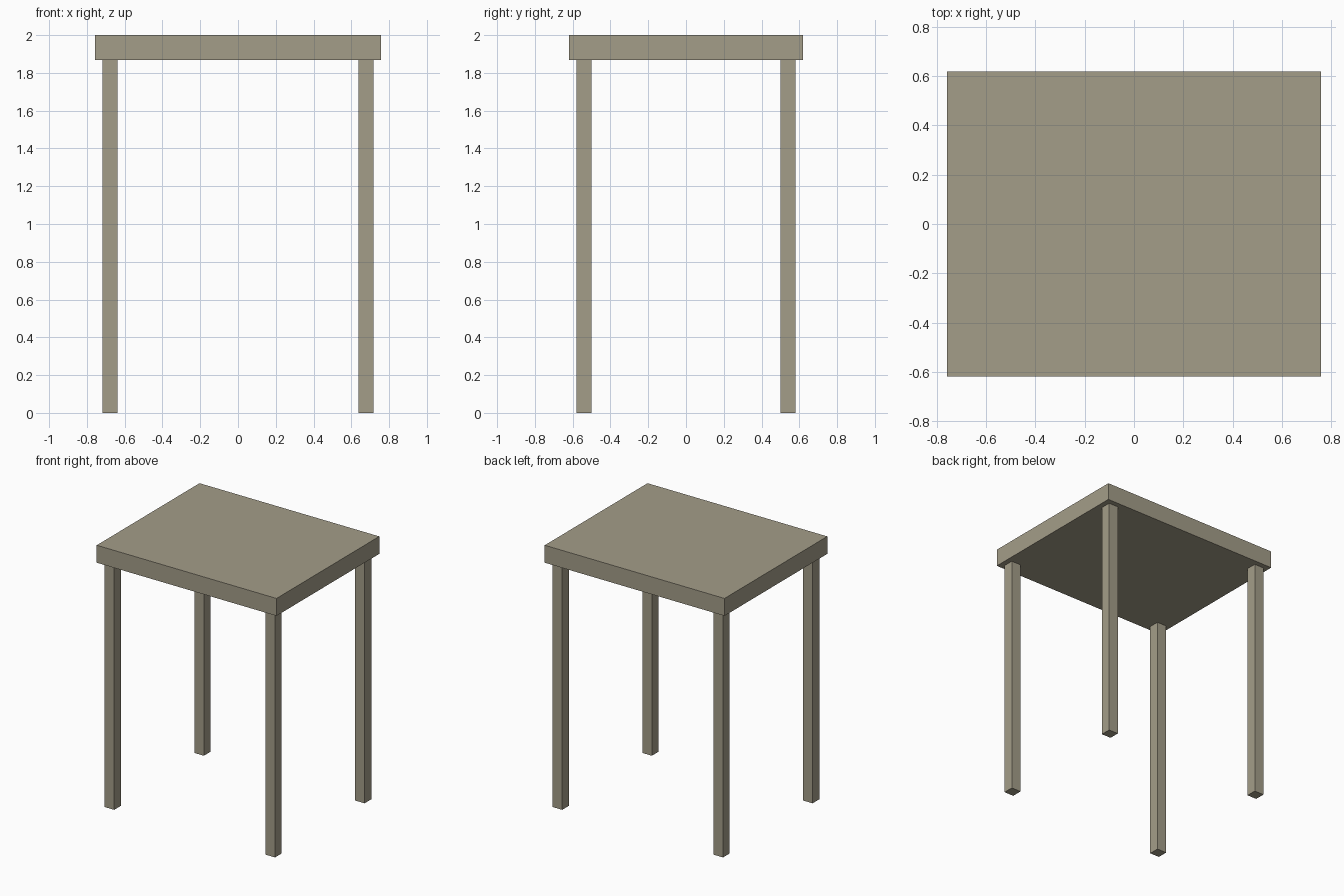
import bpy

if "Cube" in bpy.data.objects:
    bpy.data.objects.remove(bpy.data.objects["Cube"])

mat = bpy.data.materials.new("greyish_beige")
mat.diffuse_color = (0.371, 0.337, 0.25, 1.0)
mat.use_nodes = True
mat.node_tree.nodes["Principled BSDF"].inputs["Base Color"].default_value = mat.diffuse_color


def box(name, center, size):
    bpy.ops.mesh.primitive_cube_add(size=1, location=center)
    ob = bpy.context.object
    ob.name = name
    ob.scale = size
    bpy.ops.object.transform_apply(location=False, rotation=False, scale=True)
    ob.data.materials.append(mat)
    return ob


UNDERSIDE = 1.867

# thick slab table top
box("table_top", (0, 0, (2 + UNDERSIDE) / 2), (1.516, 1.238, 2 - UNDERSIDE))

# four square legs
for sx, side in ((-1, "left"), (1, "right")):
    for sy, end in ((-1, "front"), (1, "back")):
        box(f"{end}_{side}_leg", (sx * 0.678, sy * 0.54, UNDERSIDE / 2),
            (0.08, 0.08, UNDERSIDE))
